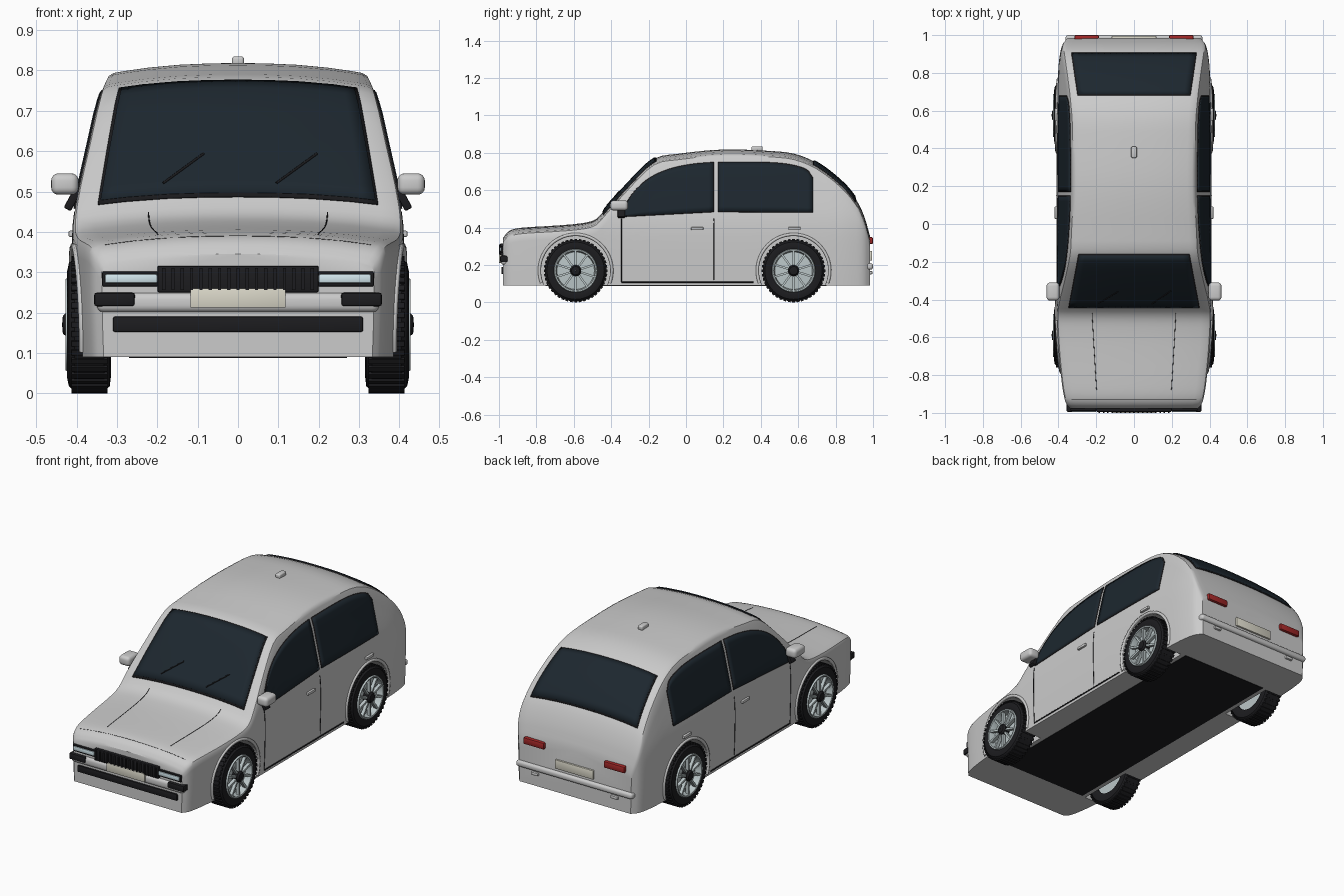
import bpy, bmesh, math
from mathutils import Vector, Matrix
from mathutils.bvhtree import BVHTree

if "Cube" in bpy.data.objects:
    bpy.data.objects.remove(bpy.data.objects["Cube"])


def material(name, *rgb):
    m = bpy.data.materials.new(name)
    m.diffuse_color = (*rgb, 1)
    m.use_nodes = True
    m.node_tree.nodes["Principled BSDF"].inputs["Base Color"].default_value = m.diffuse_color
    return m


GLASS = material("dark_glass", .012, .02, .028)
BLACK = material("black_trim", .012, .012, .014)
RED = material("red_lens", .35, .02, .02)
CREAM = material("plate_cream", .7, .68, .58)
SILVER = material("rim_silver", .5, .57, .58)
LAMP = material("lamp_lens", .65, .8, .85)


def finish(name, bm, mat=None, angle=35):
    bmesh.ops.recalc_face_normals(bm, faces=bm.faces)
    me = bpy.data.meshes.new(name)
    bm.to_mesh(me)
    bm.free()
    ob = bpy.data.objects.new(name, me)
    bpy.context.collection.objects.link(ob)
    if mat:
        me.materials.append(mat)
    smooth(ob, angle)
    return ob


def smooth(ob, angle=35):
    bpy.ops.object.select_all(action='DESELECT')
    ob.select_set(True)
    bpy.context.view_layer.objects.active = ob
    bpy.ops.object.shade_smooth_by_angle(angle=math.radians(angle))


def box(name, x, y, z, mat=None, bevel=.005, seg=2):
    """Bevelled box from (min, max) ranges."""
    bm = bmesh.new()
    bmesh.ops.create_cube(bm, size=1)
    for v in bm.verts:
        v.co = [(r[0] + r[1]) / 2 + c * (r[1] - r[0]) for r, c in zip((x, y, z), v.co)]
    if bevel:
        bmesh.ops.bevel(bm, geom=bm.edges[:], offset=bevel, segments=seg, profile=.5, affect='EDGES')
    return finish(name, bm, mat)


def interp(table, t, col=1):
    """Smooth interpolation through table rows."""
    n = len(table)
    i = next((k for k in range(n - 1) if t <= table[k + 1][0]), n - 2)

    def slope(k):
        a, b = table[max(k - 1, 0)], table[min(k + 1, n - 1)]
        return (b[col] - a[col]) / (b[0] - a[0])
    a, b = table[i], table[i + 1]
    h = b[0] - a[0]
    u = min(max((t - a[0]) / h, 0), 1)
    return ((2*u**3 - 3*u*u + 1) * a[col] + (u**3 - 2*u*u + u) * h * slope(i)
            + (3*u*u - 2*u**3) * b[col] + (u**3 - u*u) * h * slope(i + 1))


# Body: lofted sections; rows are y, roofline height, half width
LINE = [(-.978, .345, .338), (-.955, .375, .357), (-.92, .393, .369), (-.85, .402, .381),
        (-.7, .411, .397), (-.55, .425, .407), (-.48, .447, .41), (-.43, .5, .41),
        (-.3, .645, .41), (-.17, .768, .41), (-.05, .794, .41), (.2, .818, .41),
        (.45, .81, .41), (.58, .795, .408), (.7, .745, .405), (.83, .645, .4),
        (.91, .55, .39), (.955, .455, .376), (.985, .35, .35)]
SIDE = [(.09, .985), (.2, .995), (.38, 1), (.44, .99), (.5, .965), (.6, .91), (.74, .83), (.8, .765)]


def section(y):
    zt, w = interp(LINE, y, 1), interp(LINE, y, 2)
    ze = zt - .027
    half = []
    for k in range(11):
        z = .09 + (ze - .018 - .09) * k / 10
        half.append((w * interp(SIDE, z), z))
    xe = half[-1][0] - .006
    half.append((xe, ze - .005))
    half += [(xe * u, zt - (zt - ze) * u**2.4) for u in (.96, .88, .7, .45, .2)]
    ring = half + [(0, zt)] + [(-x, z) for x, z in reversed(half)]
    return [Vector((x, y, z)) for x, z in ring]


bm = bmesh.new()
stations = []
for a, b in zip(LINE, LINE[1:]):
    stations += [a[0] + (b[0] - a[0]) * k / 3 for k in range(3)]
stations.append(LINE[-1][0])
rings = [[bm.verts.new(p) for p in section(y)] for y in stations]
for r, s in zip(rings, rings[1:]):
    for i in range(len(r)):
        j = (i + 1) % len(r)
        bm.faces.new((r[i], r[j], s[j], s[i]))
bm.faces.new(rings[0])
bm.faces.new(rings[-1])
bmesh.ops.recalc_face_normals(bm, faces=bm.faces)
TREE = BVHTree.FromBMesh(bm)
body = finish("body_shell", bm)

# Wheel arch openings
AXLES = {"front": -.59, "rear": .575}
for y in AXLES.values():
    for s in (-1, 1):
        bm = bmesh.new()
        bmesh.ops.create_cone(bm, cap_ends=True, segments=48, radius1=.185, radius2=.185, depth=.3,
                              matrix=Matrix.Translation((s * .445, y, .17)) @ Matrix.Rotation(math.pi / 2, 4, 'Y'))
        cutter = finish("arch_cutter", bm)
        cutter.hide_render = True
        mod = body.modifiers.new("arch", 'BOOLEAN')
        mod.operation, mod.solver, mod.object = 'DIFFERENCE', 'EXACT', cutter
        smooth(body)
        bpy.ops.object.modifier_apply(modifier="arch")
        bpy.data.objects.remove(cutter)
smooth(body)


def onto(origin, direction, lift):
    hit, normal, _, _ = TREE.ray_cast(Vector(origin), Vector(direction))
    return hit + normal * lift if hit else None


def from_side(s):
    return lambda a, b: ((s, a, b), (-s, 0, 0))


def from_top(a, b):
    return (a, b, 2), (0, 0, -1)


def from_front(a, b):
    return (a, -2, b), (0, 1, 0)


def panel(name, func, view, mat, lift=.004, nu=20, nv=10):
    """Sheet laid on the body; func(u, v) gives view coordinates."""
    bm = bmesh.new()
    g = [[bm.verts.new(onto(*view(*func(i / nu, j / nv)), lift)) for j in range(nv + 1)] for i in range(nu + 1)]
    for i in range(nu):
        for j in range(nv):
            bm.faces.new((g[i][j], g[i+1][j], g[i+1][j+1], g[i][j+1]))
    ob = finish(name, bm, mat)
    m = ob.modifiers.new("thickness", 'SOLIDIFY')
    m.thickness, m.offset = .006, 0
    return ob


def seam(name, pts, view, radius=.002, mat=BLACK, lift=0, steps=10):
    """Thin line laid on the body."""
    path = []
    for a, b in zip(pts, pts[1:]):
        for k in range(steps + 1):
            t = k / steps
            p = onto(*view(a[0] + (b[0] - a[0]) * t, a[1] + (b[1] - a[1]) * t), lift)
            if p and (not path or (p - path[-1]).length > 1e-4):
                path.append(p)
    cu = bpy.data.curves.new(name, 'CURVE')
    cu.dimensions, cu.bevel_depth, cu.bevel_resolution, cu.use_fill_caps = '3D', radius, 1, True
    sp = cu.splines.new('POLY')
    sp.points.add(len(path) - 1)
    for q, p in zip(sp.points, path):
        q.co = (*p, 1)
    ob = bpy.data.objects.new(name, cu)
    bpy.context.collection.objects.link(ob)
    if mat:
        cu.materials.append(mat)


# Windscreen and rear window, each with a black surround
def screen(y0, x0, y1, x1, g):
    def f(u, v):
        w = x0 + (x1 - x0) * v + g
        return (2 * u - 1) * w, y0 - g + (y1 - y0 + 2 * g) * v
    return f


for name, dims in (("windscreen", (-.435, .34, -.165, .287)), ("rear_window", (.9, .325, .685, .292))):
    sign = 1 if dims[2] > dims[0] else -1
    panel(name + "_surround", screen(*dims, .007) if sign > 0 else screen(.905, .332, .68, .299, 0),
          from_top, BLACK, .002)
    panel(name, screen(*dims, 0), from_top, GLASS, .005)

# Side windows: lower and upper outlines over y
FRONT_TOP = [(-.335, .49), (-.3, .555), (-.24, .625), (-.17, .675), (-.08, .712), (.03, .735), (.145, .745)]
REAR_TOP = [(.175, .745), (.4, .745), (.52, .738), (.6, .722), (.65, .7), (.675, .66)]


def window(top, z0, z1, g):
    def f(u, v):
        a, b = top[0][0], top[-1][0]
        y = a + (b - a) * u
        lo, hi = z0 + (z1 - z0) * u - g, interp(top, y) + g
        return y + (2 * u - 1) * g, lo + (hi - lo) * v
    return f


for s, side in ((1, "right"), (-1, "left")):
    view = from_side(s)
    for name, args in (("front", (FRONT_TOP, .462, .488)), ("rear", (REAR_TOP, .488, .485))):
        panel(f"{side}_{name}_window_seal", window(*args, .005), view, BLACK, .001)
        panel(f"{side}_{name}_window", window(*args, 0), view, GLASS, .003)
    # Door seams, handles, arch lips
    seam(f"{side}_door_front_seam", [(-.345, .11), (-.345, .45)], view)
    seam(f"{side}_door_middle_seam", [(.15, .12), (.15, .45)], view)
    seam(f"{side}_sill_strip", [(-.345, .108), (.36, .108)], view, .004)
    for y in (.06, .58):
        xs = sorted((s * .402, s * .42))
        box(f"{side}_door_handle", xs, (y - .033, y + .033), (.387, .403), None, .004)
    for axle, y in AXLES.items():
        arc = [(y + .194 * math.cos(a), .17 + .194 * math.sin(a))
               for a in [math.radians(-20 + 220 * k / 30) for k in range(31)]]
        seam(f"{side}_{axle}_arch_lip", arc, view, .009, None, 0, 1)
    # Mirrors
    box(f"{side}_mirror", sorted((s * .395, s * .463)), (-.405, -.31), (.492, .545), None, .018, 4)
    arm = box(f"{side}_mirror_arm", (-.01, .01), (-.02, .02), (-.03, .03), BLACK, .004)
    arm.location, arm.rotation_euler = (s * .409, -.345, .482), (0, -s * .5, 0)
    # Bonnet creases, wipers
    seam(f"{side}_bonnet_crease", [(s * .222, -.47), (s * .215, -.6), (s * .198, -.88)], from_top, .0015)
for x in (-.185, .095):
    seam("wiper", [(x, .515), (x + .1, .588)], from_front, .003, BLACK, .009)
seam("bonnet_front_seam", [(-.33, -.93), (.33, -.93)], from_top, .001)

# Roof aerial
box("roof_aerial", (-.015, .015), (.35, .41), (.81, .835), None, .007, 3)

# Front end
box("front_bumper", (-.35, .35), (-.99, -.93), (.2, .25), None, .018, 4)
box("grille", (-.2, .2), (-.994, -.96), (.25, .316), BLACK)
for i in range(17):
    x = -.184 + i * .023
    box("grille_rib", (x - .004, x + .004), (-1, -.98), (.256, .31), BLACK, 0)
box("lower_intake", (-.31, .31), (-.987, -.96), (.152, .19), BLACK)
box("front_plate", (-.118, .118), (-1, -.98), (.212, .26), CREAM, .002)
for s in (-1, 1):
    box("headlight_frame", sorted((s * .195, s * .337)), (-.99, -.95), (.264, .302), BLACK)
    box("headlight", sorted((s * .2, s * .33)), (-.995, -.97), (.273, .295), LAMP, .004)
    box("fog_light", sorted((s * .255, s * .357)), (-.995, -.95), (.215, .25), BLACK, .008)

# Rear end
box("rear_bumper", (-.362, .362), (.94, 1), (.175, .21), None, .014, 4)
box("rear_plate", (-.118, .118), (.97, .995), (.225, .275), CREAM, .002)
for s in (-1, 1):
    box("tail_light", sorted((s * .185, s * .315)), (.965, 1), (.312, .35), RED, .008)
    box("rear_reflector", sorted((s * .225, s * .27)), (.97, .997), (.15, .168), None, .006)

# Underbody
box("underbody", (-.27, .27), (-.75, .75), (.088, .12), BLACK, 0)


# Wheels
def lathe(name, profile, s, y, mat, n=48):
    bm = bmesh.new()
    rr = []
    for k in range(n):
        a = 2 * math.pi * k / n
        rr.append([bm.verts.new((s * x, y + r * math.cos(a), .17 + r * math.sin(a))) for x, r in profile])
    m = len(profile)
    for k in range(n):
        for i in range(m):
            j = (i + 1) % m
            bm.faces.new((rr[k][i], rr[k][j], rr[(k+1) % n][j], rr[(k+1) % n][i]))
    return finish(name, bm, mat)


def radial(name, count, size, x, r, s, y, mat):
    """Ring of small blocks: tread lugs or spokes."""
    bm = bmesh.new()
    for k in range(count):
        mt = (Matrix.Translation((s * x, y, .17)) @ Matrix.Rotation(2 * math.pi * k / count, 4, 'X')
              @ Matrix.Translation((0, 0, r)) @ Matrix.Diagonal((*size, 1)))
        bmesh.ops.create_cube(bm, size=1, matrix=mt)
    finish(name, bm, mat)


for axle, y in AXLES.items():
    for s, side in ((1, "right"), (-1, "left")):
        n = f"{axle}_{side}_"
        lathe(n + "tyre", [(.322, .108), (.315, .13), (.318, .153), (.332, .165), (.405, .165),
                           (.419, .153), (.424, .13), (.418, .112)], s, y, BLACK)
        radial(n + "tread", 44, (.09, .014, .008), .368, .166, s, y, BLACK)
        lathe(n + "rim", [(.33, .11), (.418, .117), (.428, .113), (.426, .106), (.4, .1), (.33, .1)], s, y, SILVER)
        lathe(n + "rim_disc", [(.33, .105), (.39, .105), (.395, .02), (.33, .02)], s, y, SILVER)
        radial(n + "spokes", 10, (.018, .011, .09), .413, .062, s, y, SILVER)
        lathe(n + "hub", [(.33, .03), (.425, .03), (.434, .022), (.436, .001), (.33, .001)], s, y, BLACK, 24)
